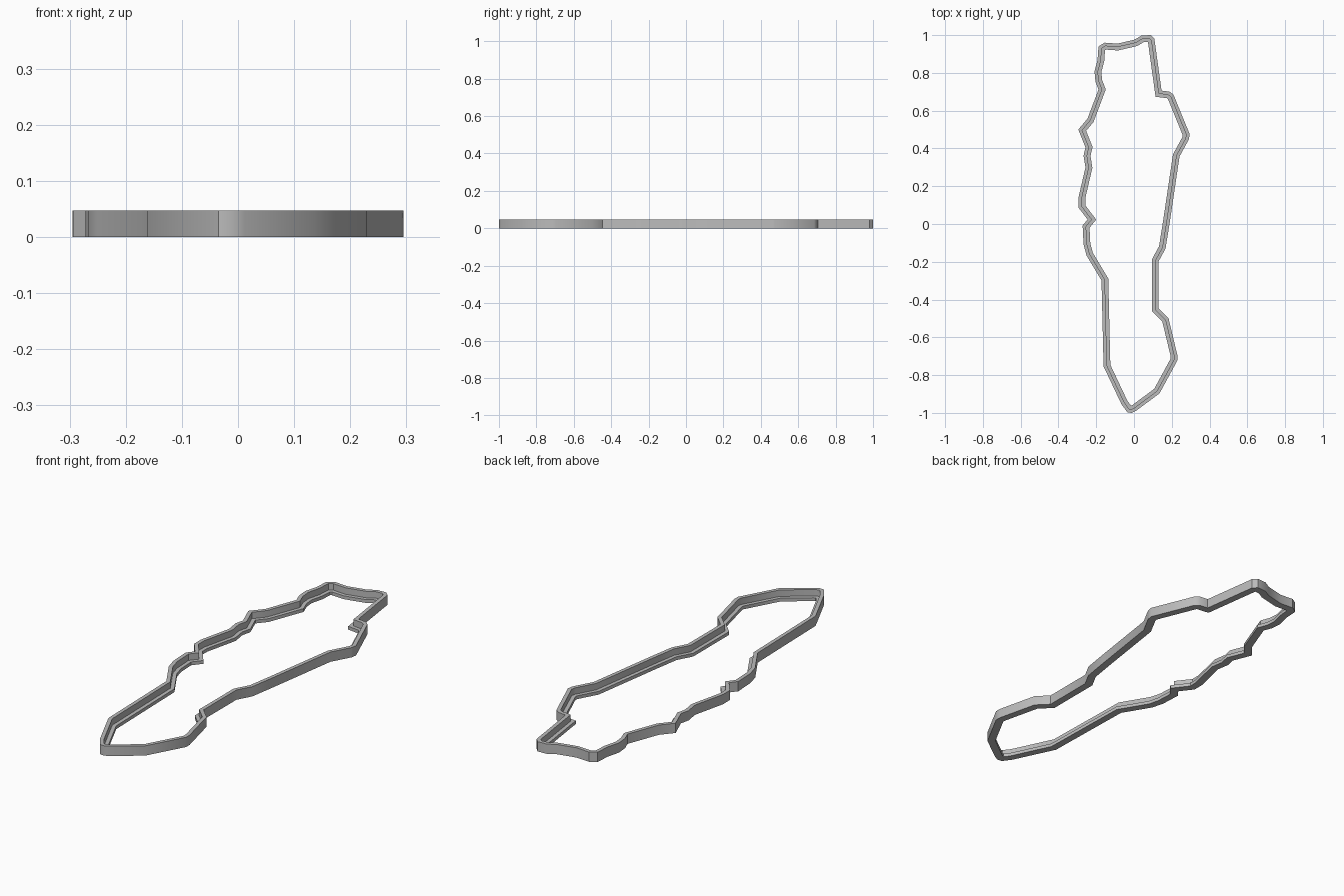
import bpy
import bmesh
import math
from mathutils import Vector

# Remove the default object
default_cube = bpy.data.objects.get("Cube")
if default_cube:
    bpy.data.objects.remove(default_cube, do_unlink=True)

# Overall dimensions of the stepped wall
UNIT = 0.001          # outline points are written in thousandths
HEIGHT = 0.047        # full wall height
LEDGE = 0.016         # height of the inner ledge
RIM = 0.018           # thickness of the upright rim
WIDTH = 0.036         # rim plus ledge


def make_material(name, linear_grey):
    colour = (linear_grey, linear_grey, linear_grey, 1)
    material = bpy.data.materials.new(name)
    material.use_nodes = True
    material.diffuse_color = colour
    shader = material.node_tree.nodes["Principled BSDF"]
    shader.inputs["Base Color"].default_value = colour
    return material


def inset_outline(points, distance):
    """Move a counter-clockwise outline inwards with mitred corners."""
    result = []
    for index, point in enumerate(points):
        before = (point - points[index - 1]).normalized()
        after = (points[(index + 1) % len(points)] - point).normalized()
        normal_before = Vector((-before.y, before.x))
        normal_after = Vector((-after.y, after.x))
        mitre = normal_before + normal_after
        scale = distance / (1 + normal_before.dot(normal_after))
        result.append(point + mitre * scale)
    return result


def sweep_section(name, outline, section, material):
    """Join inset copies of the outline into one closed ring."""
    bm = bmesh.new()
    loops = []
    for inset, height in section:
        corners = inset_outline(outline, inset)
        loops.append([bm.verts.new((p.x, p.y, height)) for p in corners])
    count = len(outline)
    for row, loop in enumerate(loops):
        following = loops[(row + 1) % len(loops)]
        for i in range(count):
            j = (i + 1) % count
            bm.faces.new((loop[i], loop[j], following[j], following[i]))
    bmesh.ops.recalc_face_normals(bm, faces=bm.faces)
    mesh = bpy.data.meshes.new(name)
    bm.to_mesh(mesh)
    bm.free()
    mesh.materials.append(material)
    ring = bpy.data.objects.new(name, mesh)
    bpy.context.collection.objects.link(ring)
    return ring


# Irregular outer outline, counter-clockwise from the back
back_edge = [(108, 980), (88, 1000), (40, 998), (3, 976), (-87, 955),
             (-156, 960), (-188, 940)]
right_side = [(-193, 870), (-209, 807), (-204, 754), (-188, 712),
              (-246, 558), (-295, 500), (-257, 405), (-267, 362),
              (-257, 299), (-294, 140), (-294, 87), (-246, 24),
              (-272, -8), (-267, -108), (-251, -167), (-172, -299),
              (-161, -754)]
front_tip = [(-66, -955), (-35, -997), (-12, -1000), (12, -988),
             (135, -897)]
left_side = [(230, -722), (230, -696), (183, -500), (130, -447),
             (130, -198), (167, -130), (188, 0), (241, 357),
             (290, 447), (295, 475), (209, 685), (188, 701), (146, 706)]
outline = [Vector(p) * UNIT
           for p in back_edge + right_side + front_tip + left_side]

# Stepped cross-section: tall outer rim, low inner ledge
section = [(0, 0), (0, HEIGHT), (RIM, HEIGHT),
           (RIM, LEDGE), (WIDTH, LEDGE), (WIDTH, 0)]

grey = make_material("plain grey", 0.5)
ring = sweep_section("stepped_outline_wall", outline, section, grey)

# Smooth the gentle bends and keep the hard edges
bpy.ops.object.select_all(action="DESELECT")
ring.select_set(True)
bpy.context.view_layer.objects.active = ring
bpy.ops.object.shade_smooth_by_angle(angle=math.radians(35))
